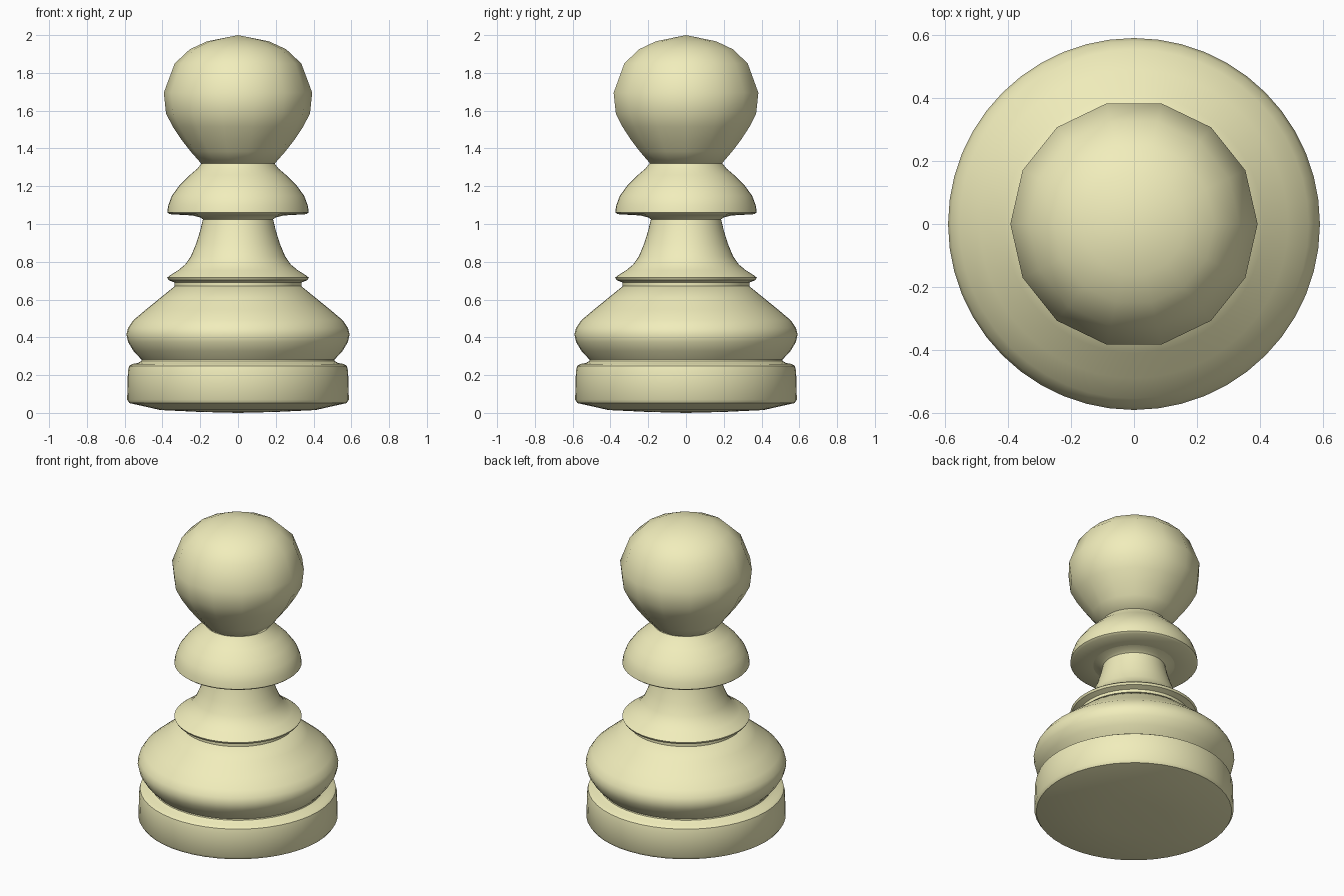
import bpy, bmesh
from math import radians, sin, cos, tau

ivory = bpy.data.materials.new("ivory")
ivory.diffuse_color = (0.88, 0.85, 0.5, 1)


def lathe(name, profile, sides, angle=40):
    """Spin (radius, z) points, bottom to top, into a closed solid."""
    bm = bmesh.new()
    rings = []
    for r, z in profile:
        n = 1 if r == 0 else sides
        rings.append([bm.verts.new((r * cos(tau * i / sides), r * sin(tau * i / sides), z))
                      for i in range(n)])
    for low, high in zip(rings, rings[1:]):
        for i in range(sides):
            j = (i + 1) % sides
            if len(low) == 1:
                bm.faces.new((low[0], high[j], high[i]))
            elif len(high) == 1:
                bm.faces.new((low[i], low[j], high[0]))
            else:
                bm.faces.new((low[i], low[j], high[j], high[i]))
    bmesh.ops.recalc_face_normals(bm, faces=bm.faces)
    mesh = bpy.data.meshes.new(name)
    bm.to_mesh(mesh)
    bm.free()
    mesh.materials.append(ivory)
    ob = bpy.data.objects.new(name, mesh)
    bpy.context.collection.objects.link(ob)
    bpy.ops.object.select_all(action='DESELECT')
    ob.select_set(True)
    bpy.context.view_layer.objects.active = ob
    bpy.ops.object.shade_smooth_by_angle(angle=radians(angle))


# Base disc with a slightly domed underside
lathe("base", [(0, 0), (0.2, 0.005), (0.41, 0.015), (0.575, 0.052), (0.587, 0.07),
               (0.583, 0.22), (0.577, 0.248), (0.56, 0.259), (0.53, 0.264),
               (0.512, 0.275), (0.508, 0.29), (0, 0.29)], 48)

# Bulging lower body
lathe("lower_body", [(0, 0.283), (0.512, 0.283), (0.553, 0.327), (0.582, 0.375),
                     (0.591, 0.415), (0.582, 0.45), (0.555, 0.49), (0.49, 0.545),
                     (0.41, 0.61), (0.33, 0.675), (0, 0.675)], 48)

# Flared stem with its foot ring
lathe("stem", [(0, 0.67), (0.335, 0.67), (0.335, 0.69), (0.368, 0.703), (0.375, 0.716),
               (0.36, 0.728), (0.317, 0.755), (0.28, 0.785), (0.25, 0.828),
               (0.222, 0.895), (0.2, 0.965), (0.186, 1.025), (0.2, 1.035),
               (0.24, 1.045), (0, 1.06)], 48)

# Collar
lathe("collar", [(0, 1.045), (0.24, 1.045), (0.362, 1.052), (0.375, 1.062), (0.369, 1.1),
                 (0.35, 1.15), (0.308, 1.207), (0.254, 1.26), (0.215, 1.293),
                 (0.194, 1.32), (0, 1.33)], 48)

# Fourteen-sided head
lathe("head", [(0, 1.31), (0.19, 1.315), (0.25, 1.383), (0.3, 1.447), (0.345, 1.515),
               (0.381, 1.585), (0.393, 1.695), (0.335, 1.85), (0.255, 1.925),
               (0.164, 1.967), (0, 2.0)], 14, 60)
